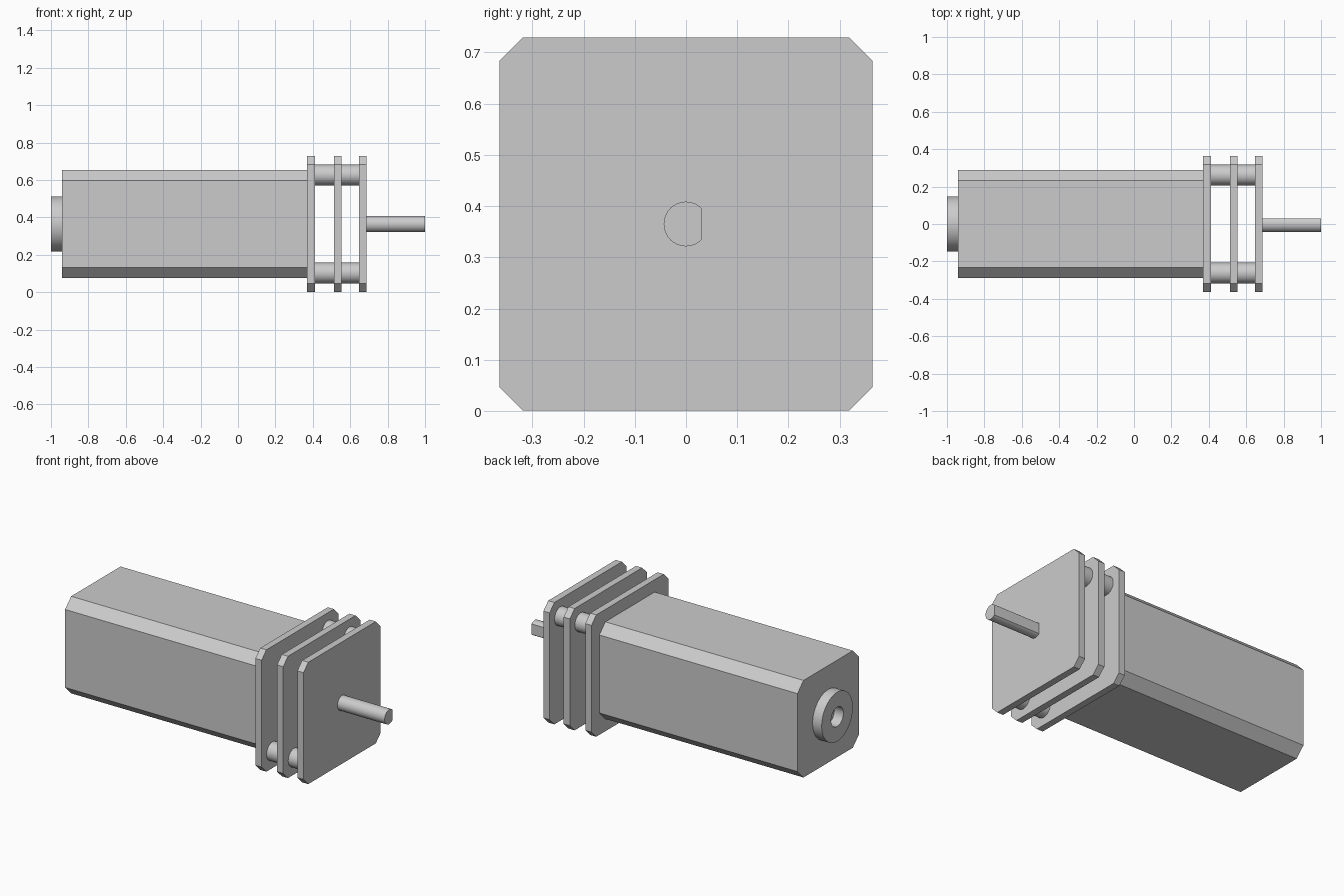
import bpy, bmesh, math

if "Cube" in bpy.data.objects:
    bpy.data.objects.remove(bpy.data.objects["Cube"])

ZC = 0.365  # height of the motor axis

metal = bpy.data.materials.new("light_grey_metal")
metal.diffuse_color = (0.6, 0.6, 0.6, 1)
metal.use_nodes = True
metal.node_tree.nodes["Principled BSDF"].inputs["Base Color"].default_value = metal.diffuse_color


def finish(name, bm, smooth=False):
    bmesh.ops.recalc_face_normals(bm, faces=bm.faces[:])
    mesh = bpy.data.meshes.new(name)
    bm.to_mesh(mesh)
    bm.free()
    mesh.materials.append(metal)
    ob = bpy.data.objects.new(name, mesh)
    bpy.context.collection.objects.link(ob)
    if smooth:
        bpy.ops.object.select_all(action='DESELECT')
        ob.select_set(True)
        bpy.context.view_layer.objects.active = ob
        bpy.ops.object.shade_smooth_by_angle(angle=math.radians(30))
    return ob


def extrude_x(name, outline, x0, x1, smooth=False):
    """Extrude a (y, z) outline, relative to the axis, from x0 to x1."""
    bm = bmesh.new()
    face = bm.faces.new([bm.verts.new((x0, y, ZC + z)) for y, z in outline])
    new = bmesh.ops.extrude_face_region(bm, geom=[face], use_keep_orig=True)["geom"]
    bmesh.ops.translate(bm, vec=(x1 - x0, 0, 0),
                        verts=[g for g in new if isinstance(g, bmesh.types.BMVert)])
    return finish(name, bm, smooth)


def chamfered_square(h, c):
    k = h - c
    return [(k, -h), (h, -k), (h, k), (k, h), (-k, h), (-h, k), (-h, -k), (-k, -h)]


def arc(r, a0, a1, n, cy=0, cz=0):
    return [(cy + r * math.cos(a0 + (a1 - a0) * i / n),
             cz + r * math.sin(a0 + (a1 - a0) * i / n)) for i in range(n + 1)]


# Motor body
extrude_x("motor_body", chamfered_square(0.29, 0.057), -0.94, 0.37)

# Gearbox plates
plates = [(0.37, 0.411), (0.513, 0.554), (0.647, 0.688)]
for i, (x0, x1) in enumerate(plates):
    extrude_x(f"gearbox_plate_{i + 1}", chamfered_square(0.364, 0.045), x0, x1)

# Round spacers on one diagonal, between neighbouring plates
for i in range(2):
    for side, label in ((1, "upper"), (-1, "lower")):
        ring = arc(0.055, 0, math.tau, 48, side * 0.262, side * 0.262)[:-1]
        extrude_x(f"{label}_spacer_{i + 1}", ring, plates[i][1], plates[i + 1][0], True)

# Output shaft with a flat along one side
r, flat = 0.0435, 0.03
a = math.acos(flat / r)
extrude_x("output_shaft", arc(r, a, math.tau - a, 40), 0.688, 1.0, True)

# Rear boss with a central hole
bm = bmesh.new()
n = 64
profile = [(-0.94, 0.147), (-1.0, 0.147), (-1.0, 0.058), (-0.94, 0.058)]
rings = [[bm.verts.new((x, y, ZC + z)) for y, z in arc(rad, 0, math.tau, n)[:-1]]
         for x, rad in profile]
for k in range(4):
    p, q = rings[k], rings[(k + 1) % 4]
    for i in range(n):
        j = (i + 1) % n
        bm.faces.new((p[i], p[j], q[j], q[i]))
finish("rear_boss", bm, True)
